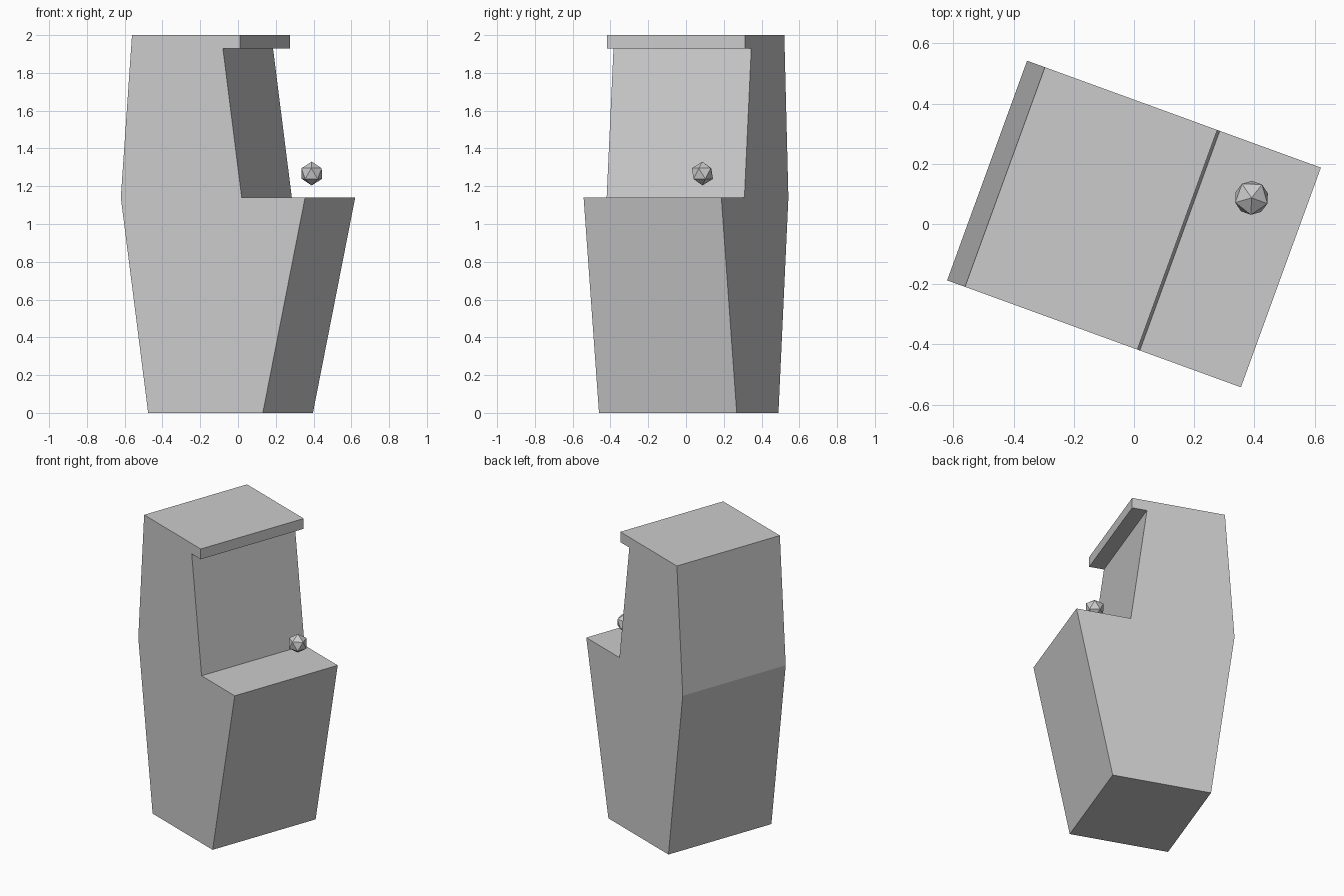
import bpy, bmesh
from math import radians
from mathutils import Matrix

if "Cube" in bpy.data.objects:
    bpy.data.objects.remove(bpy.data.objects["Cube"])

TURN = Matrix.Rotation(radians(-20), 4, 'Z')
HALF_WIDTH = 0.388


def add_object(name, bm, matrix):
    bmesh.ops.recalc_face_normals(bm, faces=bm.faces)
    mesh = bpy.data.meshes.new(name)
    bm.to_mesh(mesh)
    bm.free()
    obj = bpy.data.objects.new(name, mesh)
    obj.matrix_world = matrix
    bpy.context.collection.objects.link(obj)
    return obj


# Cabinet: side profile (depth, height) extruded across the width
profile = [(-0.365, 0), (0.281, 0), (0.519, 1.14), (0.162, 1.14),
           (0.056, 1.93), (0.153, 1.93), (0.153, 2.0), (-0.456, 2.0),
           (-0.519, 1.14)]
bm = bmesh.new()
side = bm.faces.new([bm.verts.new((d, -HALF_WIDTH, h)) for d, h in profile])
extruded = bmesh.ops.extrude_face_region(bm, geom=[side], use_keep_orig=True)
bmesh.ops.translate(bm, vec=(0, 2 * HALF_WIDTH, 0),
                    verts=[v for v in extruded["geom"]
                           if isinstance(v, bmesh.types.BMVert)])
add_object("cabinet", bm, TURN)

# Joystick knob: faceted ball hovering over the control panel
bm = bmesh.new()
bmesh.ops.create_icosphere(bm, subdivisions=1, radius=0.063)
add_object("joystick_knob", bm, TURN @ Matrix.Translation((0.337, 0.215, 1.267)))
